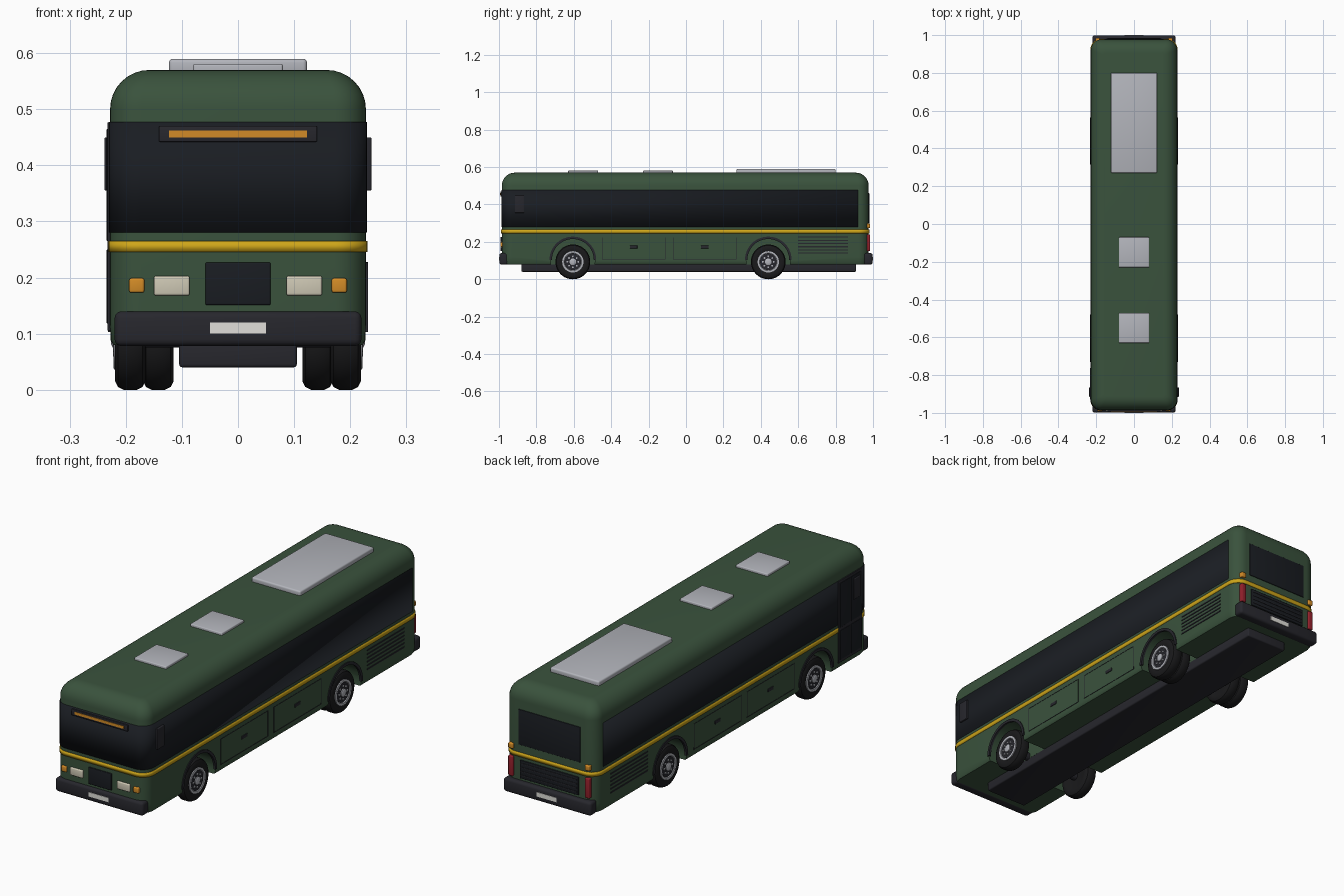
import bpy, bmesh, math
from mathutils import Matrix, Vector

if "Cube" in bpy.data.objects:
    bpy.data.objects.remove(bpy.data.objects["Cube"])

HX, Y0, Y1, R = 0.228, -0.985, 0.977, 0.055


def material(name, r, g, b):
    m = bpy.data.materials.new(name)
    m.diffuse_color = (r, g, b, 1)
    m.use_nodes = True
    m.node_tree.nodes["Principled BSDF"].inputs["Base Color"].default_value = m.diffuse_color
    return m


GREEN = material("green paint", 0.042, 0.085, 0.046)
GLASS = material("dark glass", 0.010, 0.012, 0.016)
YELLOW = material("yellow stripe", 0.62, 0.38, 0.01)
DARK = material("dark trim", 0.020, 0.020, 0.026)
TYRE = material("tyre rubber", 0.010, 0.010, 0.011)
SILVER = material("light grey", 0.45, 0.46, 0.50)
CREAM = material("lamp lens", 0.62, 0.58, 0.46)
AMBER = material("amber lens", 0.65, 0.26, 0.02)
RED = material("red lens", 0.30, 0.015, 0.025)
WHITE = material("plate white", 0.75, 0.74, 0.70)


def finish(name, bm, mat):
    me = bpy.data.meshes.new(name)
    bm.to_mesh(me)
    bm.free()
    ob = bpy.data.objects.new(name, me)
    bpy.context.collection.objects.link(ob)
    me.materials.append(mat)
    return ob


def box(name, x, y, z, mat, bevel=0.0):
    """Box from (min, max) pairs on each axis."""
    bm = bmesh.new()
    bmesh.ops.create_cube(bm, size=1)
    for v in bm.verts:
        v.co = Vector([(p[0] + p[1]) / 2 + c * (p[1] - p[0]) for c, p in zip(v.co, (x, y, z))])
    if bevel:
        bmesh.ops.bevel(bm, geom=bm.edges[:], offset=bevel, segments=3, profile=0.5, affect='EDGES')
    return finish(name, bm, mat)


def side_box(name, s, x, y, z, mat, bevel=0.0):
    """Box on the right (s=1) or mirrored to the left (s=-1)."""
    return box(name, tuple(sorted((s * x[0], s * x[1]))), y, z, mat, bevel)


def outline(inset, corners=(0, 1, 2, 3)):
    """Rounded plan outline of the bus, counter-clockwise."""
    r = max(R - 0.6 * inset, 0.012)
    hx, a, b = HX - inset - r, Y0 + inset + r, Y1 - inset - r
    centres = [(hx, b), (-hx, b), (-hx, a), (hx, a)]
    return [(centres[k][0] + r * math.cos((k + i / 8) * math.pi / 2),
             centres[k][1] + r * math.sin((k + i / 8) * math.pi / 2))
            for k in corners for i in range(9)]


def loft(bm, rings, closed=True):
    rows = [[bm.verts.new(p) for p in ring] for ring in rings]
    n = len(rows[0])
    for lo, hi in zip(rows, rows[1:]):
        for i in range(n if closed else n - 1):
            j = (i + 1) % n
            bm.faces.new((lo[i], lo[j], hi[j], hi[i]))
    return rows


def band(name, pts, z0, z1, mat, closed):
    bm = bmesh.new()
    loft(bm, [[(x, y, z) for x, y in pts] for z in (z0, z1)], closed)
    ob = finish(name, bm, mat)
    mod = ob.modifiers.new("thickness", 'SOLIDIFY')
    mod.thickness, mod.offset = 0.006, -1
    return ob


def lathe(bm, profile, seg=40):
    """Revolve (x, radius) points around the x axis."""
    rows = loft(bm, [[(x, r * math.cos(2 * math.pi * i / seg), r * math.sin(2 * math.pi * i / seg))
                      for i in range(seg)] for x, r in profile])
    bm.faces.new(rows[0])
    bm.faces.new(rows[-1])
    bmesh.ops.recalc_face_normals(bm, faces=bm.faces[:])


# Body shell with rounded roof
bm = bmesh.new()
section = [(0.006, 0.08), (0.001, 0.088), (0, 0.12), (0, 0.50)]
section += [(0.07 * (1 - math.cos(t)), 0.50 + 0.07 * math.sin(t))
            for t in [math.pi / 2 * i / 8 for i in range(1, 9)]]
rows = loft(bm, [[(x, y, z) for x, y in outline(i)] for i, z in section])
bm.faces.new(rows[0][::-1])
bm.faces.new(rows[-1])
body = finish("body", bm, GREEN)

# Wheel wells cut from the body
AXLES = (-0.605, 0.44)
for y in AXLES:
    for s in (-1, 1):
        bm = bmesh.new()
        lathe(bm, [(0.105, 0.118), (0.30, 0.118)])
        bmesh.ops.translate(bm, verts=bm.verts[:], vec=(0, 0, 0.1))
        if s < 0:
            bmesh.ops.rotate(bm, verts=bm.verts[:], matrix=Matrix.Rotation(math.pi, 3, 'Z'))
        bmesh.ops.translate(bm, verts=bm.verts[:], vec=(0, y, 0))
        cutter = finish("well_cutter", bm, DARK)
        cutter.hide_render = True
        mod = body.modifiers.new("well", 'BOOLEAN')
        mod.operation, mod.object, mod.solver = 'DIFFERENCE', cutter, 'EXACT'
        bpy.context.view_layer.objects.active = body
        bpy.ops.object.modifier_apply(modifier=mod.name)
        bpy.data.objects.remove(cutter)

# Window band around front and sides, yellow stripe all round
front = [(-HX - 0.002, 0.92)] + outline(-0.002, (2, 3)) + [(HX + 0.002, 0.92)]
band("window_band", front, 0.28, 0.477, GLASS, False)
band("stripe", outline(-0.003), 0.246, 0.265, YELLOW, True)

# Chassis and roof equipment
box("chassis", (-0.105, 0.105), (-0.88, 0.91), (0.04, 0.085), DARK, 0.006)
box("roof_unit", (-0.123, 0.123), (0.27, 0.80), (0.56, 0.59), SILVER, 0.007)
for y in (-0.55, -0.15):
    box("roof_hatch", (-0.08, 0.08), (y - 0.08, y + 0.08), (0.56, 0.581), SILVER, 0.004)

# Front and rear bumpers with plates
for name, s, out in (("front", -1, 1.0), ("rear", 1, 1.0)):
    ys = lambda a, b: tuple(sorted((s * a, s * b)))
    box(name + "_bumper", (-0.22, 0.22), ys(0.95, out - 0.002), (0.078, 0.14), DARK, 0.012)
    box(name + "_plate", (-0.05, 0.05), ys(0.99, out), (0.10, 0.12), WHITE)

# Front face
box("front_grille", (-0.058, 0.058), (-0.991, -0.97), (0.151, 0.227), GLASS, 0.003)
box("sign_frame", (-0.141, 0.141), (-0.993, -0.97), (0.442, 0.470), DARK, 0.002)
box("sign_display", (-0.123, 0.123), (-0.995, -0.97), (0.450, 0.462), AMBER)
for s in (-1, 1):
    side_box("headlight", s, (0.086, 0.15), (-0.993, -0.97), (0.168, 0.203), CREAM, 0.004)
    side_box("front_indicator", s, (0.167, 0.194), (-0.992, -0.96), (0.173, 0.199), AMBER, 0.004)

# Rear face
box("rear_window", (-0.155, 0.155), (0.96, 0.980), (0.30, 0.46), GLASS, 0.002)
box("rear_grille", (-0.147, 0.147), (0.96, 0.982), (0.150, 0.232), GLASS, 0.002)
for i in range(4):
    z = 0.163 + i * 0.018
    box("rear_grille_slat", (-0.14, 0.14), (0.97, 0.984), (z, z + 0.004), DARK)
for s in (-1, 1):
    side_box("tail_light", s, (0.18, 0.204), (0.95, 0.985), (0.15, 0.24), RED, 0.004)
    side_box("rear_indicator", s, (0.18, 0.204), (0.95, 0.985), (0.274, 0.298), AMBER, 0.004)

# Side details on both flanks
X = (HX - 0.004, HX + 0.0012)
for s in (-1, 1):
    side_box("mirror", s, (0.226, 0.238), (-0.915, -0.865), (0.355, 0.45), DARK, 0.003)
    for y in (-0.28, 0.10):
        a, b, t = y - 0.17, y + 0.17, 0.0025
        for ys, zs in (((a, b), (0.107, 0.107 + t)), ((a, b), (0.222, 0.222 + t)),
                       ((a, a + t), (0.107, 0.2245)), ((b - t, b), (0.107, 0.2245))):
            side_box("locker_seam", s, X, ys, zs, DARK)
        side_box("locker_handle", s, (0.224, 0.231), (y - 0.02, y + 0.02), (0.165, 0.18), DARK, 0.002)
    for i in range(6):
        z = 0.137 + i * 0.017
        side_box("vent_slat", s, (0.224, 0.2305), (0.60, 0.865), (z, z + 0.006), DARK)
    for y in AXLES:
        bm = bmesh.new()
        arc = [math.pi * i / 24 for i in range(25)]
        loft(bm, [[(s * x, y + r * math.cos(t), 0.103 + r * math.sin(t)) for t in arc]
                  for x, r in ((0.222, 0.125), (0.232, 0.125), (0.232, 0.112), (0.222, 0.112), (0.222, 0.125))],
             False)
        bmesh.ops.remove_doubles(bm, verts=bm.verts[:], dist=1e-5)
        bmesh.ops.holes_fill(bm, edges=bm.edges[:], sides=4)
        bmesh.ops.recalc_face_normals(bm, faces=bm.faces[:])
        finish("wheel_arch", bm, DARK)

# Double-leaf entrance door on the left
side_box("door_panel", -1, (0.215, 0.2325), (-0.93, -0.762), (0.105, 0.477), DARK, 0.002)
for y in (-0.922, -0.843):
    for zs in ((0.118, 0.25), (0.265, 0.465)):
        side_box("door_glass", -1, (0.22, 0.234), (y, y + 0.072), zs, GLASS, 0.001)


# Wheels: lathed tyre, rim and hub with studs
def wheel(s, y, x):
    parts = []
    bm = bmesh.new()
    lathe(bm, [(-0.024, 0.056), (-0.027, 0.065), (-0.027, 0.078), (-0.022, 0.088), (-0.012, 0.093),
               (0.012, 0.093), (0.022, 0.088), (0.027, 0.078), (0.027, 0.065), (0.024, 0.056)])
    parts.append(finish("tyre", bm, TYRE))
    bm = bmesh.new()
    lathe(bm, [(0.018, 0.057), (0.029, 0.057), (0.030, 0.052), (0.029, 0.047), (0.0245, 0.045)])
    parts.append(finish("rim", bm, SILVER))
    bm = bmesh.new()
    lathe(bm, [(0.02, 0.044), (0.0265, 0.044)])
    parts.append(finish("wheel_disc", bm, DARK))
    bm = bmesh.new()
    lathe(bm, [(0.02, 0.018), (0.031, 0.018), (0.034, 0.012), (0.034, 0.004)], 24)
    for i in range(8):
        t = 2 * math.pi * i / 8
        m = Matrix.Translation((0.027, 0.029 * math.cos(t), 0.029 * math.sin(t))) @ Matrix.Rotation(math.pi / 2, 4, 'Y')
        bmesh.ops.create_cone(bm, cap_ends=True, segments=8, radius1=0.005, radius2=0.005, depth=0.008, matrix=m)
    parts.append(finish("hub", bm, SILVER))
    for ob in parts:
        ob.location = (s * x, y, 0.093)
        ob.rotation_euler.z = 0 if s > 0 else math.pi


for s in (-1, 1):
    wheel(s, AXLES[0], 0.192)
    wheel(s, AXLES[1], 0.192)
    wheel(s, AXLES[1], 0.142)
for y in AXLES:
    bm = bmesh.new()
    lathe(bm, [(-0.18, 0.018), (0.18, 0.018)], 20)
    bmesh.ops.translate(bm, verts=bm.verts[:], vec=(0, y, 0.093))
    finish("axle", bm, DARK)

# Smooth shading with sharp edges kept
for ob in bpy.context.scene.objects:
    ob.select_set(True)
bpy.context.view_layer.objects.active = body
bpy.ops.object.shade_smooth_by_angle(angle=math.radians(35))
